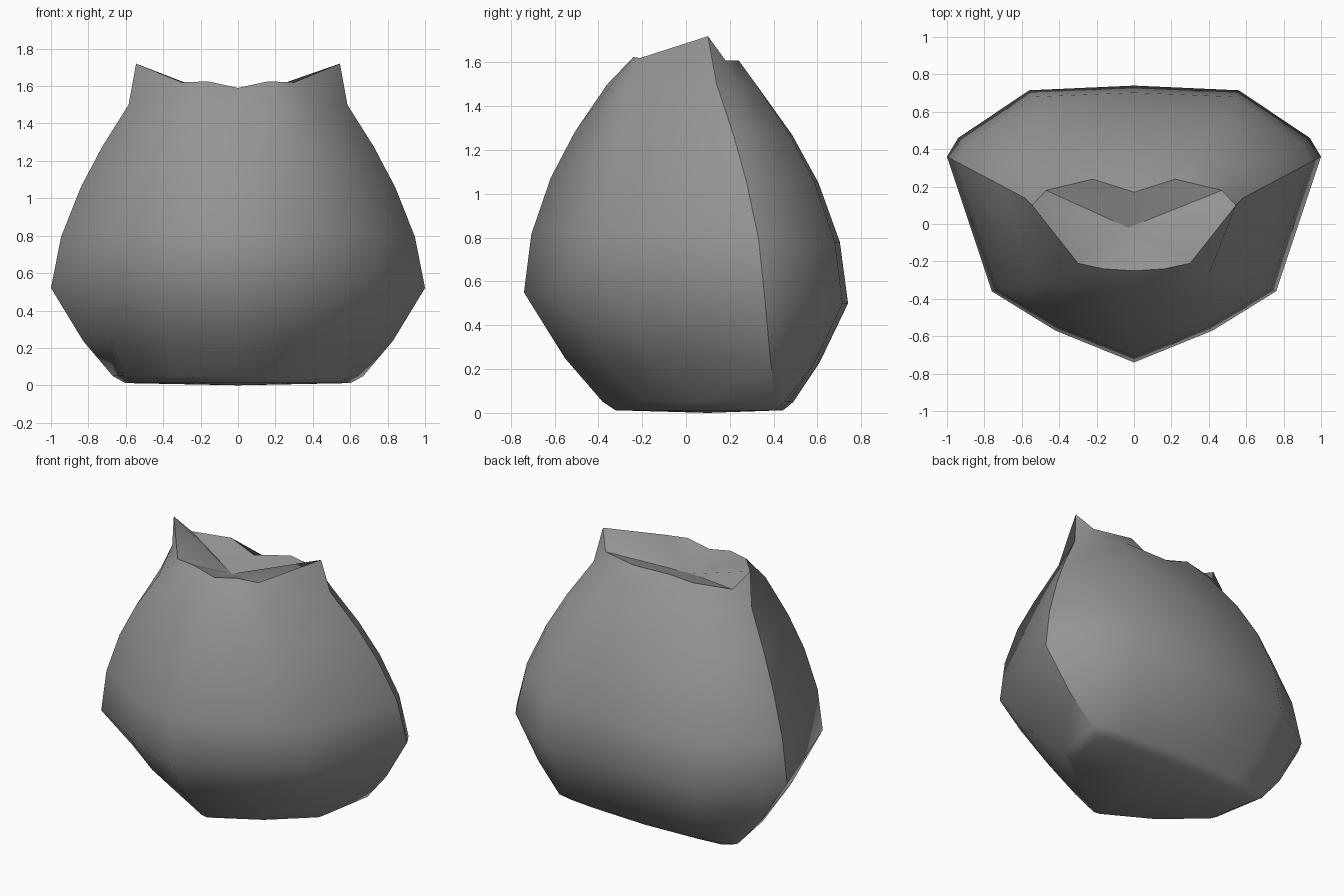
import bpy, bmesh, math
from mathutils import Vector

if "Cube" in bpy.data.objects:
    bpy.data.objects.remove(bpy.data.objects["Cube"])

# Right-hand columns from front centre round to back centre:
# base point, belly point, neck point, lip point, roundness
columns = [
    ((0, -.38, .05), (0, -.74, .55), (0, -.36, 1.5), (0, -.25, 1.59), 1.9),
    ((.33, -.19, .05), (.42, -.57, .55), (.21, -.33, 1.51), (.16, -.24, 1.625), 1.9),
    ((.61, .06, .05), (.76, -.36, .54), (.4, -.27, 1.5), (.3, -.21, 1.62), 1.9),
    ((.67, .41, .05), (1.0, .36, .52), (.585, .14, 1.5), (.545, .1, 1.72), 1.6),
    ((.62, .45, .05), (.94, .46, .51), (.54, .22, 1.49), (.47, .18, 1.61), 1.65),
    ((.42, .47, .05), (.56, .715, .5), (.33, .32, 1.5), (.22, .24, 1.61), 1.9),
    ((0, .49, .05), (0, .74, .5), (0, .32, 1.5), (0, .17, 1.58), 1.9),
]


def profile(base, belly, neck, lip, power):
    """Points of one vertical seam, from the underside up to the lip."""
    base, belly, neck, lip = map(Vector, (base, belly, neck, lip))
    pts = [Vector((base.x * .9, .1 + (base.y - .1) * .88, .012)), base]
    mid = base.lerp(belly, .4)
    out = base.lerp(belly, .48)
    pts.append(Vector((out.x, out.y, mid.z)))
    pts.append(belly)
    for s in (.28, .55, .77, 1):
        p = belly.lerp(neck, s ** power)
        p.z = belly.z + (neck.z - belly.z) * s
        pts.append(p)
    pts.append(lip)
    return pts


# Mirror the inner columns to close the loop
right = [profile(*c) for c in columns]
left = [[Vector((-p.x, p.y, p.z)) for p in col] for col in right[-2:0:-1]]
seams = right + left

bm = bmesh.new()
grid = [[bm.verts.new(p) for p in col] for col in seams]
n = len(grid)
bottom = bm.verts.new((0, .1, 0))
pinch = bm.verts.new((-.03, -.02, 1.52))
for i in range(n):
    a, b = grid[i], grid[(i + 1) % n]
    for k in range(len(a) - 1):
        bm.faces.new((a[k], b[k], b[k + 1], a[k + 1]))
    bm.faces.new((b[0], a[0], bottom))      # underside
    bm.faces.new((a[-1], b[-1], pinch))     # gathered top
bmesh.ops.recalc_face_normals(bm, faces=bm.faces)

mesh = bpy.data.meshes.new("sack")
bm.to_mesh(mesh)
bm.free()
sack = bpy.data.objects.new("sack", mesh)
bpy.context.collection.objects.link(sack)

grey = bpy.data.materials.new("grey cloth")
grey.diffuse_color = (.3, .3, .3, 1)
grey.use_nodes = True
grey.node_tree.nodes["Principled BSDF"].inputs["Base Color"].default_value = grey.diffuse_color
mesh.materials.append(grey)

bpy.context.view_layer.objects.active = sack
sack.select_set(True)
bpy.ops.object.shade_smooth_by_angle(angle=math.radians(42))
